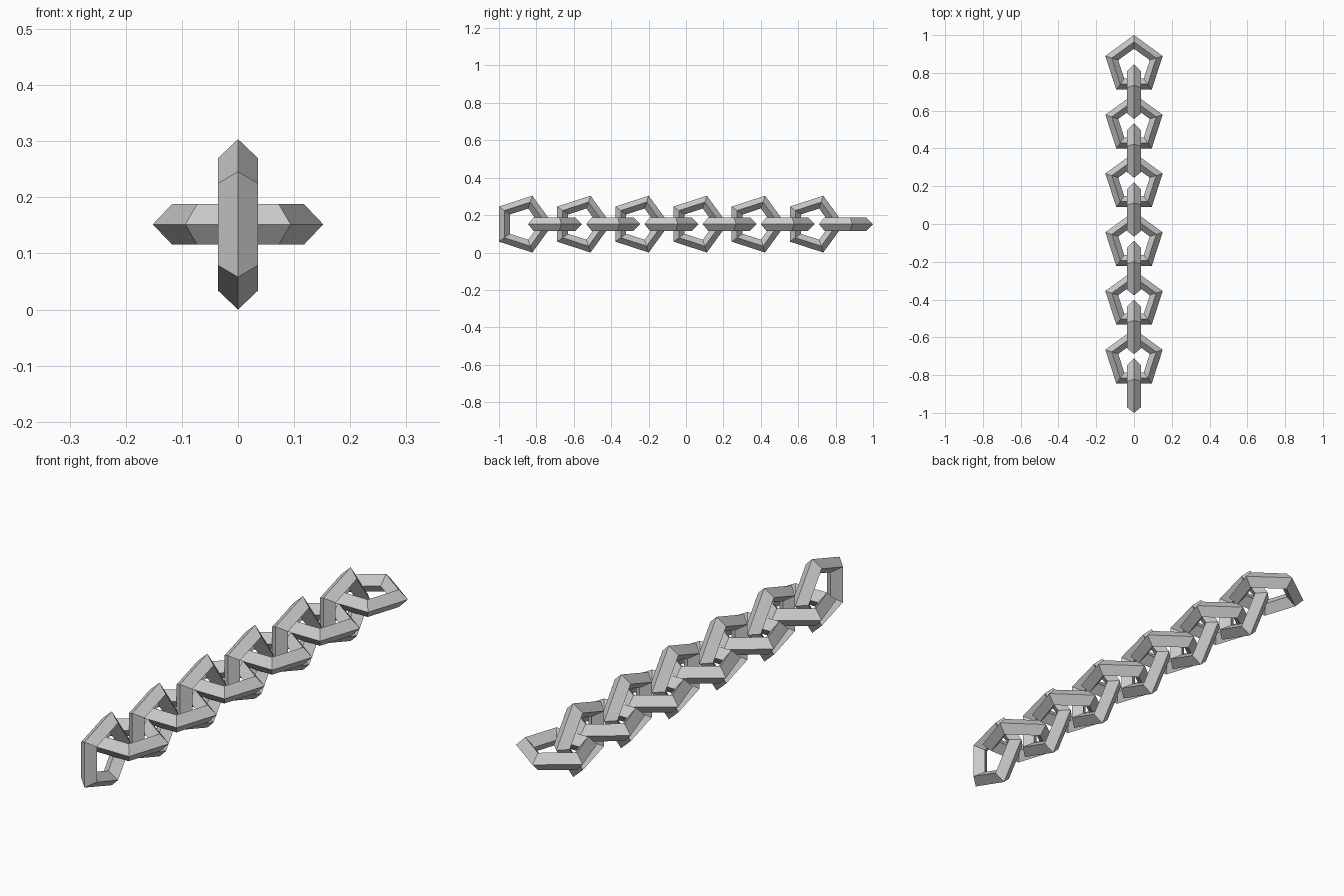
import bpy
from math import pi, cos

if "Cube" in bpy.data.objects:
    bpy.data.objects.remove(bpy.data.objects["Cube"])

# Chain of interlocking pentagonal links with a diamond cross-section
COUNT = 12
MAJOR, MINOR = 0.1237, 0.036
OUTER = MAJOR + MINOR
HEIGHT = OUTER * 0.951          # half-width of a link
FIRST = -1 + OUTER * cos(pi / 5)  # flat end touches y = -1
LAST = 1 - OUTER                  # pointed end touches y = 1
STEP = (LAST - FIRST) / (COUNT - 1)


def link(i):
    upright = i % 2 == 0
    bpy.ops.mesh.primitive_torus_add(
        major_segments=5, minor_segments=4,
        major_radius=MAJOR, minor_radius=MINOR,
        location=(0, FIRST + i * STEP, HEIGHT),
        rotation=(pi / 2 if upright else 0, 0, pi / 2))
    ob = bpy.context.object
    ob.name = f"{'upright' if upright else 'flat'}_link_{i + 1}"
    bpy.ops.object.shade_flat()


# Alternate upright and flat links along y
for i in range(COUNT):
    link(i)
